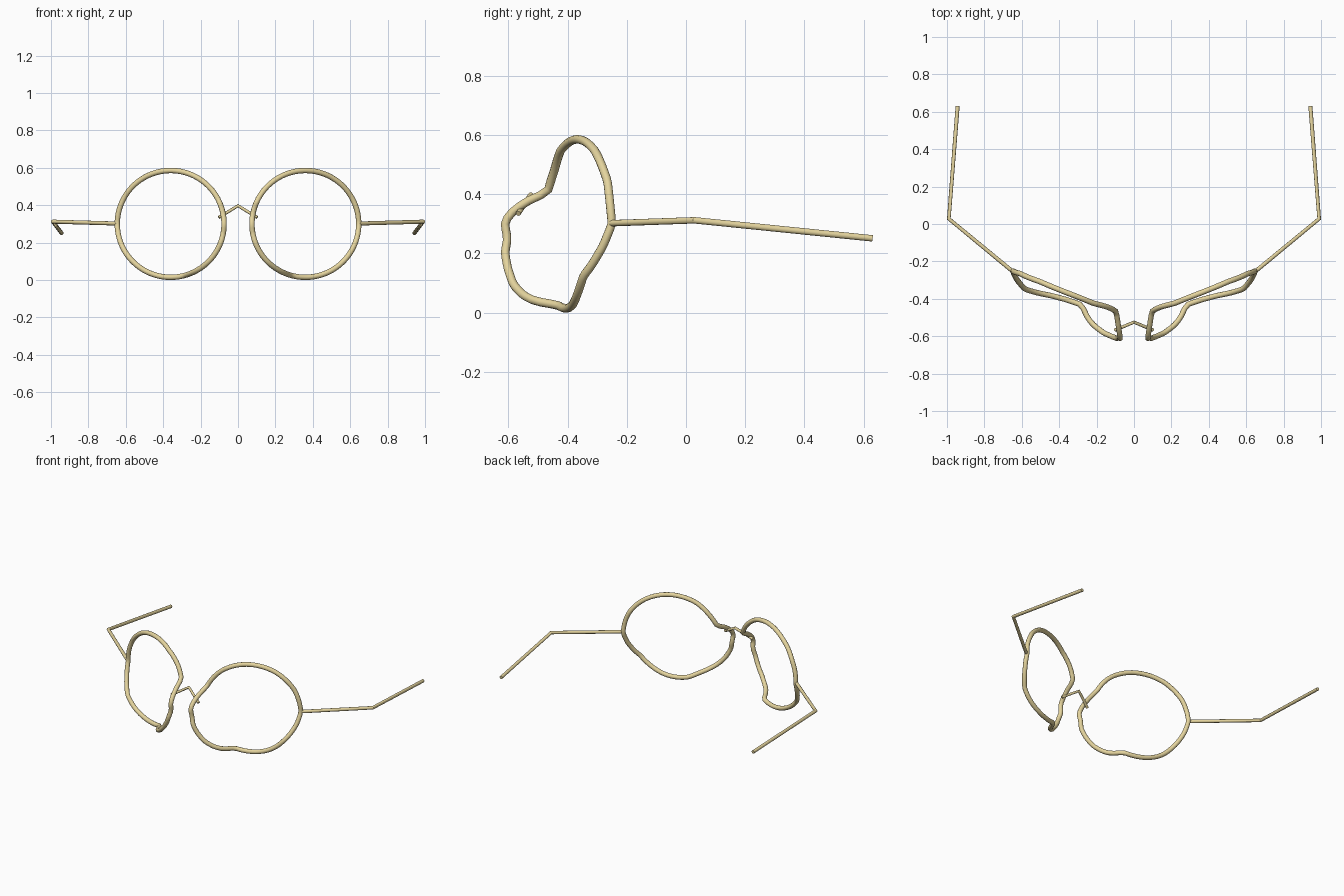
import bpy
from math import sin, cos, radians

if "Cube" in bpy.data.objects:
    bpy.data.objects.remove(bpy.data.objects["Cube"])

wire = bpy.data.materials.new("tan_wire")
wire.diffuse_color = (0.78, 0.66, 0.34, 1)
wire.use_nodes = True
wire.node_tree.nodes["Principled BSDF"].inputs["Base Color"].default_value = wire.diffuse_color


def tube(name, points, radius, cyclic=False):
    """Round wire swept along a list of points, turned into a mesh."""
    data = bpy.data.curves.new(name, 'CURVE')
    data.dimensions = '3D'
    data.bevel_depth = radius
    data.bevel_resolution = 4
    data.use_fill_caps = True
    spline = data.splines.new('POLY')
    spline.points.add(len(points) - 1)
    for p, co in zip(spline.points, points):
        p.co = (*co, 1)
    spline.use_cyclic_u = cyclic
    ob = bpy.data.objects.new(name, data)
    bpy.context.collection.objects.link(ob)
    bpy.ops.object.select_all(action='DESELECT')
    ob.select_set(True)
    bpy.context.view_layer.objects.active = ob
    bpy.ops.object.convert(target='MESH')
    ob = bpy.context.object
    ob.data.materials.append(wire)
    bpy.ops.object.shade_smooth_by_angle(angle=radians(40))
    return ob


# Rim depth (y) by angle round the lens: the circle is bent out of plane
BEND = [(0, -.25), (30, -.265), (60, -.308), (90, -.367), (120, -.424),
        (140, -.444), (158, -.468), (163, -.523), (168, -.563), (174, -.598),
        (180, -.613), (190, -.603), (200, -.612), (212, -.602), (226, -.583),
        (238, -.548), (246, -.51), (254, -.432), (270, -.405), (285, -.385),
        (305, -.366), (322, -.347), (330, -.321), (345, -.28), (360, -.25)]


def depth(a):
    for (a0, y0), (a1, y1) in zip(BEND, BEND[1:]):
        if a0 <= a <= a1:
            return y0 + (y1 - y0) * (a - a0) / (a1 - a0)


def soft_depth(a):
    return (depth((a - 1) % 360) + depth((a + 1) % 360)) / 2


CX, CZ, R = 0.36, 0.30, 0.2855

for side, s in (("right", 1), ("left", -1)):
    # Bent lens rim
    rim = [(s * (CX + R * cos(radians(a))), soft_depth(a), CZ + R * sin(radians(a)))
           for a in range(0, 360, 4)]
    tube(side + "_rim", rim, 0.0145, True)
    # Temple arm with one elbow
    tube(side + "_temple",
         [(s * .647, -.255, .302), (s * .99, .028, .312), (s * .943, .63, .251)], 0.0108)

# Nose bridge
tube("bridge", [(-.102, -.567, .335), (0, -.525, .397), (.102, -.567, .335)], 0.009)
